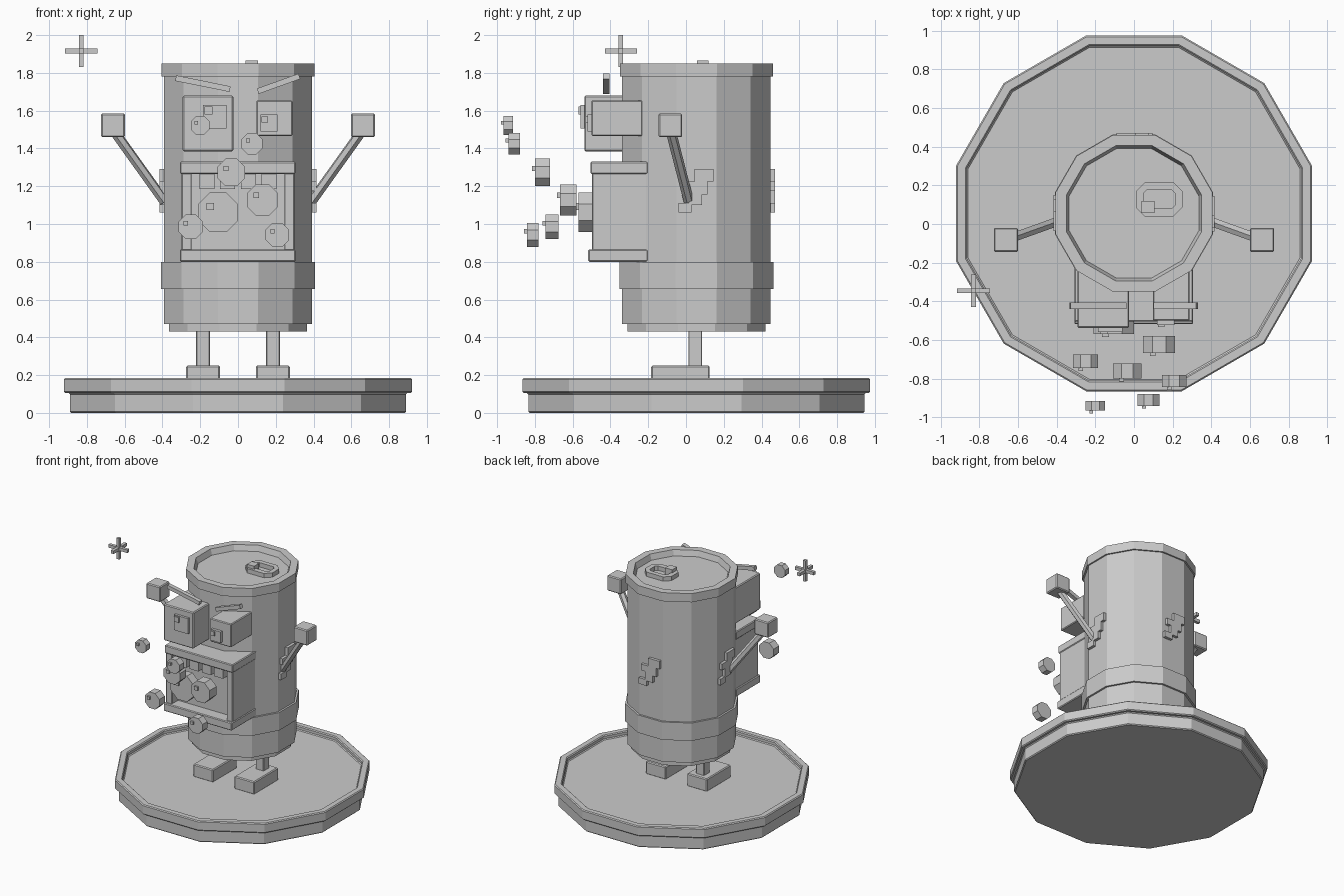
import bpy, bmesh, math
from mathutils import Vector

if "Cube" in bpy.data.objects:
    bpy.data.objects.remove(bpy.data.objects["Cube"])

grey = bpy.data.materials.new("plain_grey")
grey.diffuse_color = (0.6, 0.6, 0.6, 1)
grey.use_nodes = True
grey.node_tree.nodes["Principled BSDF"].inputs["Base Color"].default_value = grey.diffuse_color
CY = 0.055  # y centre of the can and the stand


def finish(name, bm, bevel=0.0):
    bmesh.ops.recalc_face_normals(bm, faces=bm.faces)
    mesh = bpy.data.meshes.new(name)
    bm.to_mesh(mesh)
    bm.free()
    mesh.materials.append(grey)
    ob = bpy.data.objects.new(name, mesh)
    bpy.context.collection.objects.link(ob)
    if bevel:
        mod = ob.modifiers.new("bevel", 'BEVEL')
        mod.width = bevel
        mod.segments = 1
        mod.limit_method = 'ANGLE'
        mod.angle_limit = math.radians(50)
    return ob


def add_box(bm, x0, x1, y0, y1, z0, z1):
    vs = bmesh.ops.create_cube(bm, size=1)["verts"]
    for v in vs:
        v.co = Vector(((x0 + x1) / 2 + v.co.x * (x1 - x0),
                       (y0 + y1) / 2 + v.co.y * (y1 - y0),
                       (z0 + z1) / 2 + v.co.z * (z1 - z0)))


def box(name, *dims, bevel=0.0):
    bm = bmesh.new()
    add_box(bm, *dims)
    return finish(name, bm, bevel)


def lathe(name, profile, bevel=0.0, n=12):
    """Closed n-sided solid; profile lists (flat-to-centre distance, z)."""
    bm = bmesh.new()
    k = 1 / math.cos(math.pi / n)
    rings = [[bm.verts.new((a * k * math.cos((i + .5) * math.tau / n),
                            CY + a * k * math.sin((i + .5) * math.tau / n), z))
              for i in range(n)] for a, z in profile]
    for r, s in zip(rings, rings[1:]):
        for i in range(n):
            bm.faces.new((r[i], r[(i + 1) % n], s[(i + 1) % n], s[i]))
    bm.faces.new(rings[0])
    bm.faces.new(rings[-1])
    return finish(name, bm, bevel)


def rod(name, a, b, r, sides):
    a, b = Vector(a), Vector(b)
    bm = bmesh.new()
    bmesh.ops.create_cone(bm, cap_ends=True, segments=sides, radius1=r, radius2=r, depth=(b - a).length)
    ob = finish(name, bm)
    ob.location = (a + b) / 2
    ob.rotation_euler = (b - a).to_track_quat('Z', 'Y').to_euler()
    return ob


# Stand: stepped disc with a raised rim
lathe("stand", [(.89, 0), (.89, .105), (.92, .105), (.92, .185), (.865, .185), (.865, .15)], .007)

# Can: foot ring, wall, band, top rim and sunken lid
lathe("can", [(.365, .43), (.365, .47), (.393, .47), (.393, .655), (.408, .655), (.408, .80),
              (.393, .80), (.393, 1.78), (.405, 1.78), (.405, 1.85), (.35, 1.85),
              (.335, 1.805)])

# Pull tab: chamfered ring with a rivet block
bm = bmesh.new()


def tab_ring(x0, x1, y0, y1, c, z):
    pts = [(x0 + c, y0), (x1 - c, y0), (x1, y0 + c), (x1, y1 - c),
           (x1 - c, y1), (x0 + c, y1), (x0, y1 - c), (x0, y0 + c)]
    return [bm.verts.new((x, y, z)) for x, y in pts]


loops = [tab_ring(.01, .25, .04, .215, .045, .0), tab_ring(.01, .25, .04, .215, .045, .0),
         tab_ring(.05, .213, .08, .177, .018, .0), tab_ring(.05, .213, .08, .177, .018, .0)]
for loop, z in zip(loops, (1.805, 1.84, 1.84, 1.805)):
    for v in loop:
        v.co.z = z
for r, s in zip(loops, loops[1:] + loops[:1]):
    for i in range(8):
        bm.faces.new((r[i], r[(i + 1) % 8], s[(i + 1) % 8], s[i]))
finish("pull_tab", bm)
box("tab_rivet", .04, .105, .058, .12, 1.805, 1.865)

# Limbs, mirrored left and right
for s, side in ((-1, "left"), (1, "right")):
    x = s * .185
    box(side + "_foot", x - .09, x + .09, -.185, .125, .145, .25, bevel=.007)
    box(side + "_leg", x - .037, x + .037, .012, .086, .24, .44, bevel=.005)
    rod(side + "_arm", (s * .39, .015, 1.12), (s * .655, -.08, 1.49), .027, 6)
    x = s * .662
    box(side + "_hand", x - .063, x + .063, -.145, -.02, 1.46, 1.585, bevel=.007)

# Stepped patches on the sides and back, each a single outline
outline = [(-.095, 1.06), (-.025, 1.06), (-.025, 1.10), (.03, 1.10), (.03, 1.155), (.06, 1.155),
           (.06, 1.225), (.09, 1.225), (.09, 1.29), (-.01, 1.29), (-.01, 1.225), (-.075, 1.225),
           (-.075, 1.175), (-.04, 1.175), (-.04, 1.11), (-.095, 1.11)]
for name, ang in (("right", 0), ("back", 90), ("left", 180)):
    a = math.radians(ang)
    bm = bmesh.new()
    face = bm.faces.new([bm.verts.new((.385, u, z)) for u, z in outline])
    ext = bmesh.ops.extrude_face_region(bm, geom=[face])["geom"]
    for v in ext:
        if isinstance(v, bmesh.types.BMVert):
            v.co.x = .416
    for v in bm.verts:
        u, w = v.co.x, v.co.y
        v.co.x = u * math.cos(a) - w * math.sin(a)
        v.co.y = CY + u * math.sin(a) + w * math.cos(a)
    finish(name + "_patch", bm)

# Mouth: lips, cheeks, back wall and upper teeth
box("upper_lip", -.308, .305, -.505, -.2, 1.265, 1.33, bevel=.006)
box("lower_lip", -.308, .305, -.518, -.2, .80, .865, bevel=.006)
for s, side in ((-1, "left"), (1, "right")):
    box(side + "_cheek", *sorted((s * .245, s * .30)), -.498, -.2, .86, 1.27, bevel=.005)
box("mouth_back", -.25, .25, -.42, -.2, .86, 1.27)
bm = bmesh.new()
for x in (-.165, -.055, .055, .165):
    add_box(bm, x - .04, x + .04, -.485, -.42, 1.185, 1.27)
finish("upper_teeth", bm)

# Eyes of different size, each with a pupil and a glint
box("left_eye", -.293, -.025, -.538, -.2, 1.385, 1.68, bevel=.007)
box("left_pupil", -.185, -.06, -.558, -.53, 1.505, 1.63)
box("left_glint", -.177, -.135, -.568, -.55, 1.58, 1.622)
box("right_eye", .097, .288, -.50, -.23, 1.465, 1.655, bevel=.006)
box("right_pupil", .12, .21, -.522, -.49, 1.49, 1.58)
box("right_glint", .124, .158, -.532, -.51, 1.537, 1.57)

# Slanted brows
for name, (x0, z0), (x1, z1) in (("left_brow", (-.33, 1.772), (-.042, 1.714)),
                                 ("right_brow", (.105, 1.703), (.325, 1.782))):
    d = Vector((x1 - x0, 0, z1 - z0))
    ob = box(name, -d.length / 2, d.length / 2, -.017, .017, -.015, .015)
    ob.location = ((x0 + x1) / 2, -.422, (z0 + z1) / 2)
    ob.rotation_euler.y = -math.atan2(d.z, d.x)

# Floating bubbles: octagonal prisms with a small glint block (x, z, radius, front y, back y)
bubbles = [(-.20, 1.522, .05, -.965, -.915), (.075, 1.425, .056, -.94, -.88),
           (-.035, 1.273, .073, -.80, -.72), (.13, 1.127, .083, -.667, -.58),
           (-.105, 1.062, .105, -.568, -.495), (-.25, .985, .065, -.745, -.675),
           (.208, .942, .063, -.842, -.78)]
for i, (x, z, r, y0, y1) in enumerate(bubbles):
    bm = bmesh.new()
    k = r / math.cos(math.pi / 8)
    rings = [[bm.verts.new((x + k * math.cos((j + .5) * math.tau / 8), y,
                            z + k * math.sin((j + .5) * math.tau / 8))) for j in range(8)]
             for y in (y0, y1)]
    bm.faces.new(rings[0])
    bm.faces.new(rings[1])
    for j in range(8):
        m = (j + 1) % 8
        bm.faces.new((rings[0][j], rings[0][m], rings[1][m], rings[1][j]))
    gx, gz, g = x - .4 * r, z + .3 * r, .18 * r
    add_box(bm, gx - g, gx + g, y0 - .015, y0 + .01, gz - g, gz + g)
    finish(f"bubble_{i + 1}", bm)

# Floating sparkle: three crossed bars
bm = bmesh.new()
c = (-.83, -.345, 1.916)
for axis in range(3):
    dims = []
    for j in range(3):
        h = .085 if j == axis else .0125
        dims += [c[j] - h, c[j] + h]
    add_box(bm, *dims)
finish("sparkle", bm)
